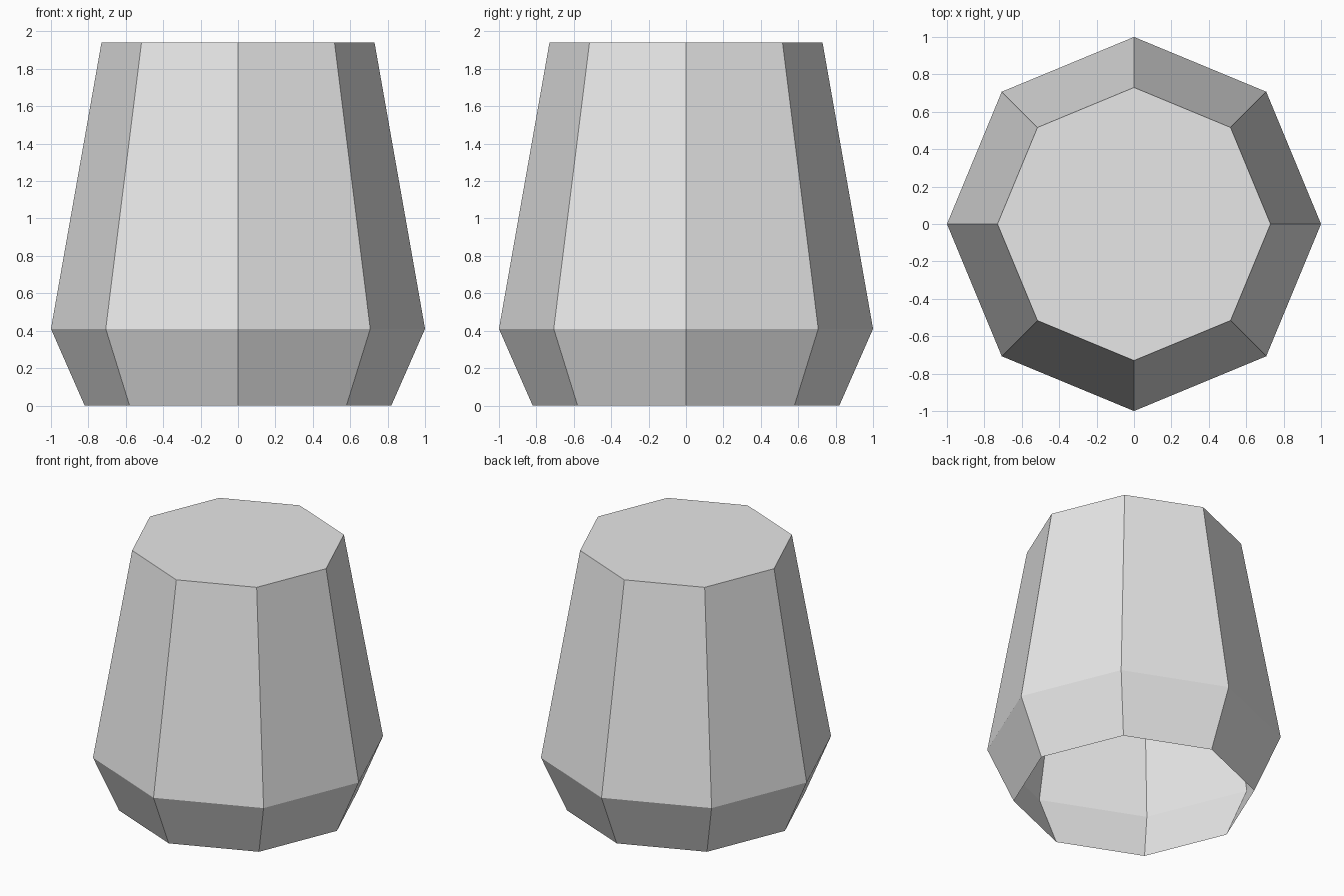
import bpy
import bmesh
from math import cos, sin, pi

if "Cube" in bpy.data.objects:
    bpy.data.objects.remove(bpy.data.objects["Cube"])

SIDES = 8
# Profile rings: radius, height
PROFILE = [(0.82, 0.0), (1.0, 0.41), (0.73, 1.94)]

# Plain grey material
grey = bpy.data.materials.new("light_grey")
grey.diffuse_color = (0.8, 0.8, 0.8, 1.0)
grey.use_nodes = True
grey.node_tree.nodes["Principled BSDF"].inputs["Base Color"].default_value = grey.diffuse_color

# Faceted tapered shell: open underneath, closed on top
bm = bmesh.new()
rings = [[bm.verts.new((r * cos(2 * pi * i / SIDES), r * sin(2 * pi * i / SIDES), z))
          for i in range(SIDES)] for r, z in PROFILE]
for low, high in zip(rings, rings[1:]):
    for i in range(SIDES):
        j = (i + 1) % SIDES
        bm.faces.new((low[i], low[j], high[j], high[i]))
bm.faces.new(rings[-1])

mesh = bpy.data.meshes.new("tapered_shell")
bm.to_mesh(mesh)
bm.free()
mesh.materials.append(grey)
shell = bpy.data.objects.new("tapered_shell", mesh)
bpy.context.collection.objects.link(shell)
